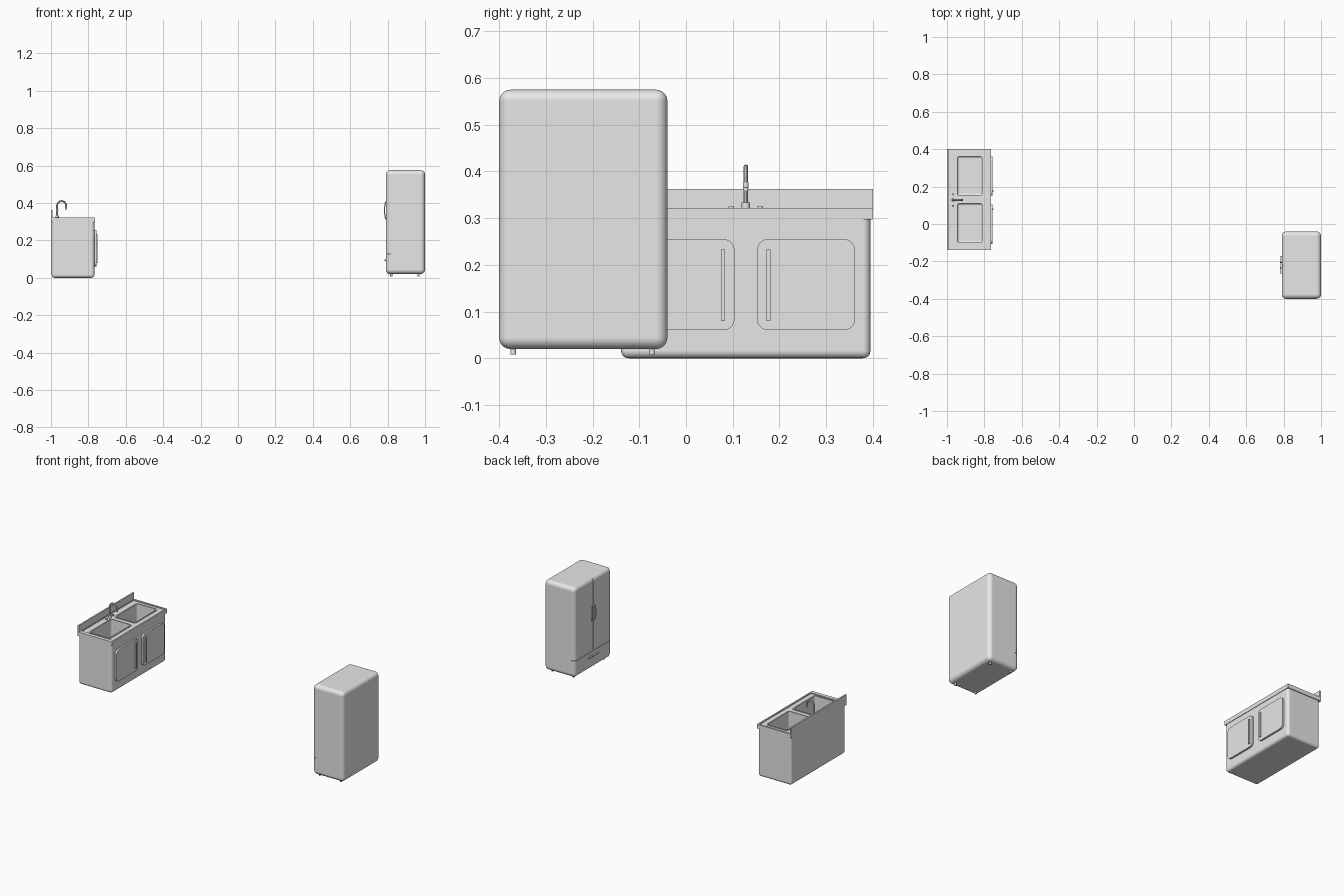
import bpy, bmesh, math
from mathutils import Vector

if "Cube" in bpy.data.objects:
    bpy.data.objects.remove(bpy.data.objects["Cube"], do_unlink=True)

GREY = (0.8, 0.8, 0.8, 1)
mat = bpy.data.materials.new("light grey")
mat.use_nodes = True
mat.diffuse_color = GREY
mat.node_tree.nodes["Principled BSDF"].inputs["Base Color"].default_value = GREY


def activate(ob):
    bpy.ops.object.select_all(action="DESELECT")
    ob.select_set(True)
    bpy.context.view_layer.objects.active = ob


def add(name, bm):
    me = bpy.data.meshes.new(name)
    bm.to_mesh(me)
    bm.free()
    me.materials.append(mat)
    ob = bpy.data.objects.new(name, me)
    bpy.context.collection.objects.link(ob)
    return ob


def finish(ob):
    activate(ob)
    bpy.ops.object.shade_smooth_by_angle(angle=math.radians(35))
    if ob.type == "MESH":
        ob.modifiers.new("weighted", "WEIGHTED_NORMAL").keep_sharp = True


def box(name, lo, hi, radius=0, pick=lambda a, b: True, segments=5):
    """Box between two corners; edges accepted by pick are rounded."""
    lo, hi = Vector(lo), Vector(hi)
    bm = bmesh.new()
    bmesh.ops.create_cube(bm, size=1)
    edges = [e for e in bm.edges if pick(e.verts[0].co, e.verts[1].co)]
    for v in bm.verts:
        v.co = (lo + hi) / 2 + v.co * (hi - lo)
    if radius:
        bmesh.ops.bevel(bm, geom=edges, offset=radius, segments=segments,
                        profile=0.5, affect="EDGES")
    return add(name, bm)


def along_x(a, b):
    return abs(a.x - b.x) > 0.5


def not_top(a, b):
    return min(a.z, b.z) < 0


def cylinder(name, center, radius, height, sides=20):
    bm = bmesh.new()
    bmesh.ops.create_cone(bm, cap_ends=True, segments=sides, radius1=radius,
                          radius2=radius, depth=height)
    bmesh.ops.translate(bm, verts=bm.verts, vec=center)
    ob = add(name, bm)
    finish(ob)


def tube(name, points, radius):
    cu = bpy.data.curves.new(name, "CURVE")
    cu.dimensions = "3D"
    cu.bevel_depth = radius
    cu.bevel_resolution = 3
    cu.use_fill_caps = True
    sp = cu.splines.new("POLY")
    sp.points.add(len(points) - 1)
    for p, co in zip(sp.points, points):
        p.co = (*co, 1)
    cu.materials.append(mat)
    ob = bpy.data.objects.new(name, cu)
    bpy.context.collection.objects.link(ob)
    activate(ob)
    bpy.ops.object.convert(target="MESH")
    finish(bpy.context.view_layer.objects.active)


def cut(ob, cutters):
    activate(ob)
    for c in cutters:
        m = ob.modifiers.new("cut", "BOOLEAN")
        m.operation = "DIFFERENCE"
        m.solver = "EXACT"
        m.object = c
        bpy.ops.object.modifier_apply(modifier=m.name)


def discard(cutters):
    for c in cutters:
        bpy.data.objects.remove(c, do_unlink=True)


# Refrigerator shell with door seams
fridge = box("fridge_body", (0.79, -0.4, 0.02), (1, -0.04, 0.575), 0.024, segments=8)
seams = [box("seam_cutter", (0.77, -0.42, 0.1235), (0.815, -0.02, 0.1265)),
         box("seam_cutter", (0.77, -0.2215, 0.125), (0.797, -0.2185, 0.6))]
cut(fridge, seams)
discard(seams)
finish(fridge)

# Refrigerator handles, drawer pull and feet
for y in (-0.235, -0.205):
    arc = [(0.792 - 0.0085 * math.sin(math.pi * i / 10) ** 0.6, y, 0.31 + 0.01 * i)
           for i in range(11)]
    tube("fridge_door_handle", arc, 0.003)
finish(box("drawer_pull", (0.782, -0.268, 0.091), (0.792, -0.172, 0.099), 0.002, segments=2))
for x in (0.82, 0.965):
    for y in (-0.37, -0.073):
        cylinder("fridge_foot", (x, y, 0.0185), 0.006, 0.021)

# Sink cabinet and countertop, with a recessed top and two basins
cabinet = box("sink_cabinet", (-0.996, -0.139, 0), (-0.768, 0.395, 0.31), 0.016, not_top)
counter = box("countertop", (-1, -0.14, 0.297), (-0.765, 0.4, 0.322))
recess = box("recess_cutter", (-0.989, -0.117, 0.316), (-0.774, 0.39, 0.35))
cut(counter, [recess])
discard([recess])

basins = []
rims = []
for y0, y1 in ((-0.1, 0.11), (0.152, 0.362)):
    basins.append(box("basin_cutter", (-0.944, y0, 0.2), (-0.812, y1, 0.4), 0.012, not_top))
    rims.append(box("basin_rim", (-0.951, y0 - 0.007, 0.312), (-0.805, y1 + 0.007, 0.32),
                    0.014, lambda a, b: abs(a.z - b.z) > 0.5))
    cylinder("basin_drain", (-0.878, (y0 + y1) / 2, 0.2005), 0.013, 0.003)
for ob in (cabinet, counter):
    cut(ob, basins)
    finish(ob)
for rim, basin in zip(rims, basins):
    cut(rim, [basin])
    finish(rim)
discard(basins)

# Backsplash
finish(box("backsplash", (-1, -0.14, 0.315), (-0.991, 0.4, 0.362)))

# Cabinet doors and bar handles, mirrored about the cabinet middle
MID = 0.128
for s in (-1, 1):
    ys = sorted((MID + s * 0.024, MID + s * 0.234))
    finish(box("cabinet_door", (-0.775, ys[0], 0.06), (-0.757, ys[1], 0.255), 0.024, along_x))
    ys = sorted((MID + s * 0.044, MID + s * 0.053))
    finish(box("cabinet_handle", (-0.76, ys[0], 0.08), (-0.75, ys[1], 0.233)))

# Gooseneck faucet with base, collar and two tap knobs
X = -0.967
R = 0.024
neck = [(X, MID, 0.316), (X, MID, 0.386)]
for i in range(1, 13):
    a = math.pi * (1 - i / 12)
    neck.append((X + R + R * math.cos(a), MID, 0.386 + R * math.sin(a)))
neck.append((X + 2 * R, MID, 0.372))
tube("faucet_neck", neck, 0.005)
cylinder("faucet_base", (X, MID, 0.325), 0.009, 0.018)
cylinder("faucet_collar", (X, MID, 0.362), 0.006, 0.006)
cylinder("faucet_nozzle", (X + 2 * R, MID, 0.371), 0.006, 0.01)
for s in (-1, 1):
    cylinder("tap_knob", (X, MID + s * 0.031, 0.32), 0.006, 0.009)
